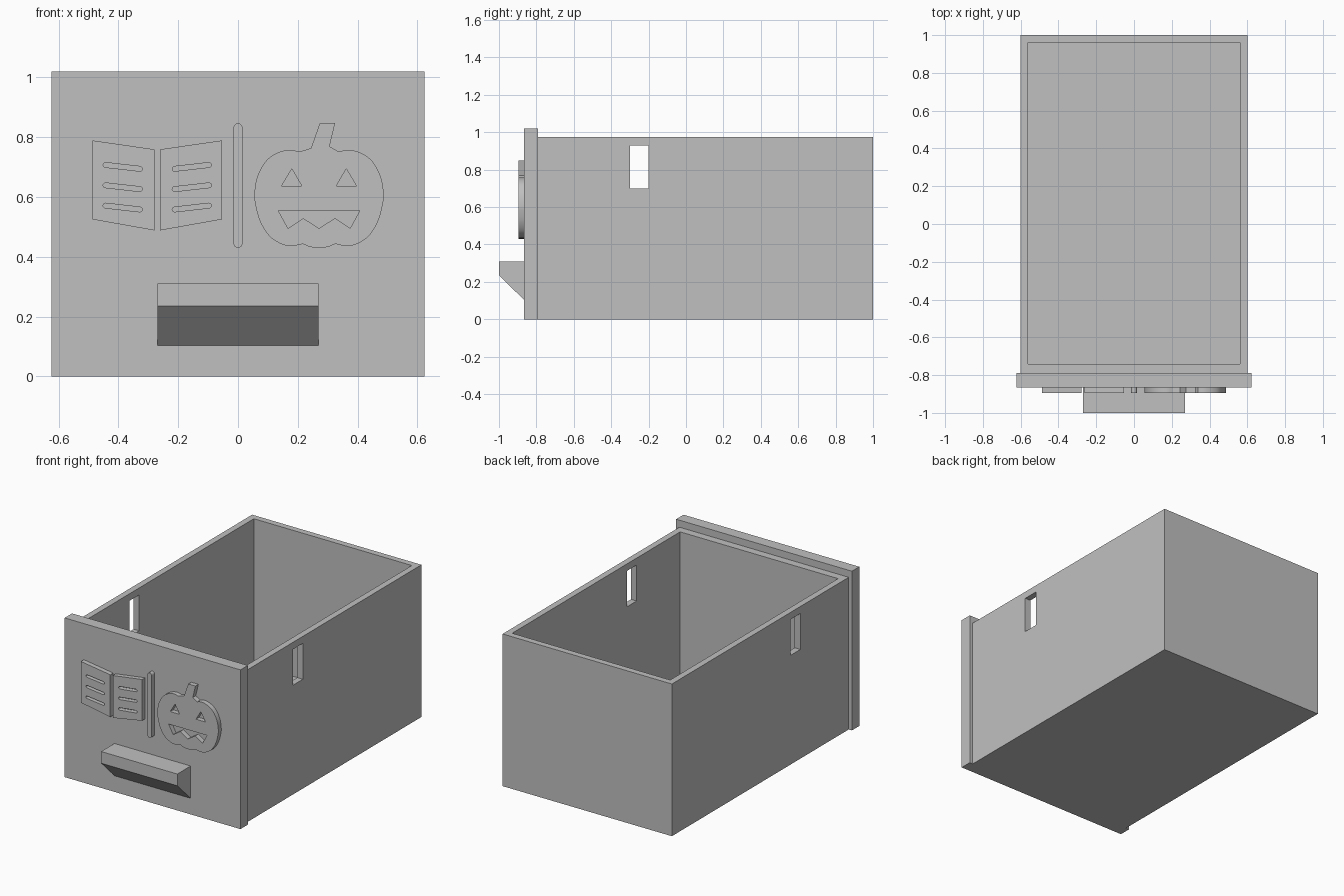
import bpy, bmesh, math
from mathutils import Matrix, Vector

cube = bpy.data.objects.get("Cube")
if cube:
    bpy.data.objects.remove(cube, do_unlink=True)

grey = bpy.data.materials.new("plain grey")
grey.use_nodes = True
colour = (0.53, 0.53, 0.53, 1)
grey.diffuse_color = colour
for node in grey.node_tree.nodes:
    if node.type == 'BSDF_PRINCIPLED':
        node.inputs["Base Color"].default_value = colour


def add_object(name, data):
    obj = bpy.data.objects.new(name, data)
    bpy.context.scene.collection.objects.link(obj)
    data.materials.append(grey)
    return obj


def box(name, low, high):
    low, high = Vector(low), Vector(high)
    bm = bmesh.new()
    bmesh.ops.create_cube(bm, size=1, matrix=Matrix.Translation((low + high) / 2)
                          @ Matrix.Diagonal((*(high - low), 1)))
    mesh = bpy.data.meshes.new(name)
    bm.to_mesh(mesh)
    bm.free()
    return add_object(name, mesh)


def cut(target, cutter):
    cutter.hide_render = True
    mod = target.modifiers.new("cut", 'BOOLEAN')
    mod.operation, mod.solver, mod.object = 'DIFFERENCE', 'EXACT', cutter
    bpy.context.view_layer.objects.active = target
    bpy.ops.object.modifier_apply(modifier=mod.name)
    bpy.data.objects.remove(cutter, do_unlink=True)


def relief(name, loops, back=-0.862, front=-0.895):
    """Raised panel from an outline followed by its holes, drawn in x and z."""
    curve = bpy.data.curves.new(name, 'CURVE')
    curve.dimensions, curve.fill_mode = '2D', 'BOTH'
    curve.extrude = (back - front) / 2
    for loop in loops:
        spline = curve.splines.new('POLY')
        spline.points.add(len(loop) - 1)
        for point, (x, z) in zip(spline.points, loop):
            point.co = (x, z, 0, 1)
        spline.use_cyclic_u = True
    temp = add_object(name + " outline", curve)
    bpy.context.view_layer.update()
    graph = bpy.context.evaluated_depsgraph_get()
    mesh = bpy.data.meshes.new_from_object(temp.evaluated_get(graph))
    bpy.data.objects.remove(temp, do_unlink=True)
    mesh.transform(Matrix.Translation((0, (back + front) / 2, 0))
                   @ Matrix.Rotation(math.pi / 2, 4, 'X'))
    bm = bmesh.new()
    bm.from_mesh(mesh)
    bmesh.ops.remove_doubles(bm, verts=bm.verts, dist=1e-5)
    bmesh.ops.recalc_face_normals(bm, faces=bm.faces)
    bm.to_mesh(mesh)
    bm.free()
    mesh.name = name
    mesh.materials.clear()
    return add_object(name, mesh)


def capsule(a, b, radius, steps=8):
    a, b = Vector(a), Vector(b)
    start = math.atan2(b.y - a.y, b.x - a.x) + math.pi / 2
    return [tuple(c + radius * Vector((math.cos(t), math.sin(t))))
            for c, turn in ((a, 0), (b, math.pi))
            for t in (start + turn + math.pi * i / steps for i in range(steps + 1))]


def smooth_path(points, steps=5):
    """Rounded path through the points."""
    p = [Vector(q) for q in points]
    p = [2 * p[0] - p[1]] + p + [2 * p[-1] - p[-2]]
    out = []
    for a, b, c, d in zip(p, p[1:], p[2:], p[3:]):
        for i in range(steps):
            t = i / steps
            out.append(tuple((2 * b + (c - a) * t + (2 * a - 5 * b + 4 * c - d) * t ** 2
                              + (3 * b - a - 3 * c + d) * t ** 3) / 2))
    return out + [tuple(p[-2])]


def flip(loop, centre=0):
    return [(2 * centre - x, z) for x, z in reversed(loop)]


# Open drawer box with a slot through each side wall
body = box("drawer_box", (-0.6, -0.79, 0), (0.6, 1, 0.975))
cut(body, box("hollow", (-0.56, -0.74, 0.04), (0.56, 0.96, 1.2)))
cut(body, box("slot", (-0.8, -0.3, 0.70), (0.8, -0.2, 0.93)))

# Front panel
box("front_panel", (-0.623, -0.865, 0), (0.623, -0.79, 1.02))

# Pull handle with a sloping underside
bm = bmesh.new()
side = [bm.verts.new((-0.27, y, z)) for y, z in
        ((-0.86, 0.31), (-1, 0.31), (-1, 0.235), (-0.865, 0.103), (-0.86, 0.103))]
face = bm.faces.new(side)
new = bmesh.ops.extrude_face_region(bm, geom=[face])["geom"]
bmesh.ops.translate(bm, vec=(0.54, 0, 0), verts=[v for v in new if isinstance(v, bmesh.types.BMVert)])
bmesh.ops.recalc_face_normals(bm, faces=bm.faces)
handle_mesh = bpy.data.meshes.new("handle")
bm.to_mesh(handle_mesh)
bm.free()
add_object("handle", handle_mesh)

# Open book: two mirrored pages with three text grooves each
page = [[(-0.487, 0.789), (-0.487, 0.525), (-0.279, 0.488), (-0.279, 0.759)]]
for row in range(3):
    drop = 0.068 * row
    page.append(capsule((-0.443, 0.707 - drop), (-0.328, 0.694 - drop), 0.008))
relief("book_left_page", page)
relief("book_right_page", [flip(loop, -0.27) for loop in page])

# Divider bar
relief("divider_bar", [capsule((0, 0.445), (0, 0.831), 0.015)])

# Carved pumpkin, drawn about its own centre line
bottom = smooth_path([(0, 0.43), (0.03, 0.433), (0.054, 0.443)], 4)
lobe = smooth_path([(0.054, 0.443), (0.09, 0.436), (0.127, 0.443), (0.167, 0.47),
                    (0.197, 0.518), (0.213, 0.575), (0.216, 0.612), (0.207, 0.666),
                    (0.181, 0.716), (0.15, 0.742), (0.117, 0.755), (0.09, 0.757),
                    (0.067, 0.751)])
half = bottom[:-1] + lobe
stem = [(0.035, 0.769), (0.054, 0.848), (0.003, 0.848), (-0.027, 0.763)]
outline = half + stem + flip(half)[:-1]
eye = [(0.091, 0.694), (0.058, 0.637), (0.125, 0.637)]
teeth = [(0.136, 0.554), (0.104, 0.495), (0.053, 0.529)]
mouth = teeth + [(0, 0.495)] + flip(teeth)
relief("pumpkin", [[(x + 0.271, z) for x, z in loop]
                   for loop in (outline, eye, flip(eye), mouth)])

# Smooth the rounded edges of the raised parts
bpy.ops.object.select_all(action='DESELECT')
for name in ("pumpkin", "divider_bar", "book_left_page", "book_right_page"):
    obj = bpy.data.objects[name]
    obj.select_set(True)
    bpy.context.view_layer.objects.active = obj
bpy.ops.object.shade_smooth_by_angle(angle=math.radians(30))
bpy.ops.object.select_all(action='DESELECT')
